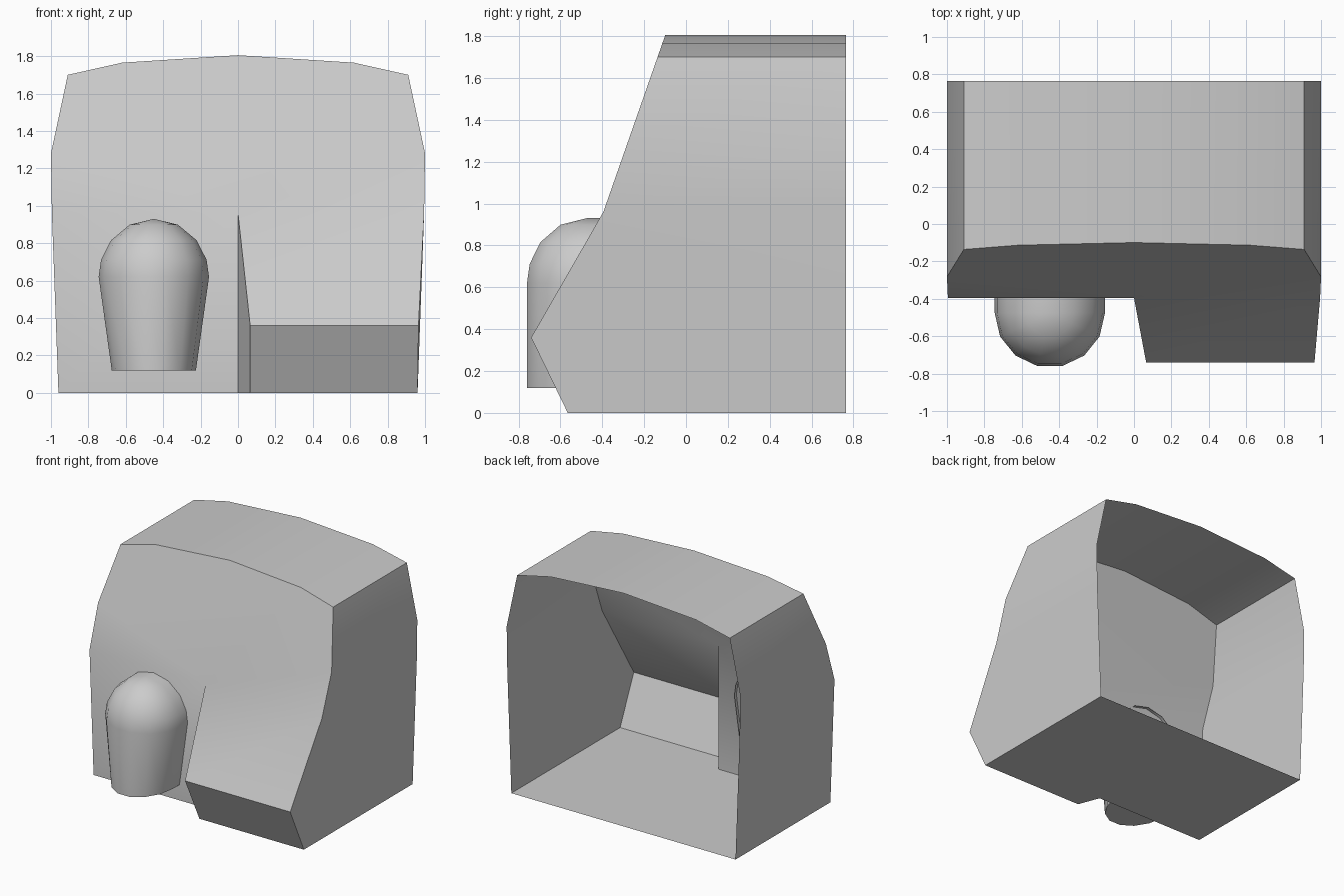
import bpy, bmesh
from math import sin, cos, pi, radians

cube = bpy.data.objects.get("Cube")
if cube:
    bpy.data.objects.remove(cube, do_unlink=True)

grey = bpy.data.materials.new("light_grey")
grey.use_nodes = True
grey.diffuse_color = (0.6, 0.6, 0.6, 1)
grey.node_tree.nodes["Principled BSDF"].inputs["Base Color"].default_value = (0.6, 0.6, 0.6, 1)

BACK, WAIST = 0.765, -0.395


def make_part(name, faces):
    """Weld a list of polygons (point tuples) into one smooth object."""
    bm = bmesh.new()
    for points in faces:
        bm.faces.new([bm.verts.new(p) for p in points])
    bmesh.ops.remove_doubles(bm, verts=bm.verts, dist=0.0005)
    bmesh.ops.recalc_face_normals(bm, faces=bm.faces)
    mesh = bpy.data.meshes.new(name)
    bm.to_mesh(mesh)
    bm.free()
    mesh.materials.append(grey)
    obj = bpy.data.objects.new(name, mesh)
    bpy.context.collection.objects.link(obj)
    bpy.ops.object.select_all(action='DESELECT')
    obj.select_set(True)
    bpy.context.view_layer.objects.active = obj
    bpy.ops.object.shade_smooth_by_angle(angle=radians(32))
    return obj


def slope(x, z):
    """Point on the leaning upper front."""
    return (x, WAIST + (z - 0.96) * 0.35, z)


def back(p):
    return (p[0], BACK, p[2])


# Casing: open-backed shell with a stepped lower front
half = [(0.995, 0.96), (1.0, 1.28), (0.91, 1.70), (0.62, 1.765)]
arch = [slope(x, z) for x, z in half] + [slope(0, 1.805)]
arch += [slope(-x, z) for x, z in reversed(half)]
waist_mid = (0, WAIST, 0.96)
floor_mid = (0, WAIST, 0)
floor_right = (-0.96, WAIST, 0)
nose_out, nose_in = (0.965, -0.74, 0.36), (0.065, -0.74, 0.36)
toe_out, toe_in = (0.96, -0.565, 0), (0.065, -0.565, 0)

faces = [arch + [waist_mid]]
faces += [[a, b, back(b), back(a)] for a, b in zip(arch, arch[1:])]
faces += [
    [arch[0], waist_mid, nose_in, nose_out],
    [nose_out, nose_in, toe_in, toe_out],
    [waist_mid, nose_in, toe_in, floor_mid],
    [waist_mid, arch[-1], floor_right, floor_mid],
    [arch[-1], back(arch[-1]), back(floor_right), floor_right],
    [arch[0], nose_out, toe_out, back(toe_out), back(arch[0])],
    [toe_out, toe_in, floor_mid, floor_right, back(floor_right), back(toe_out)],
]
make_part("casing", faces)


# Domed pod: half-round rings run back through the recessed front
def pod_ring(width, depth, z):
    cx, cy, rear = -0.45, -0.475, -0.37
    arc = [(cx + width * cos(pi * i / 7), cy - depth * sin(pi * i / 7), z) for i in range(8)]
    return [(cx + width, rear, z)] + arc + [(cx - width, rear, z)]


rings = [pod_ring(0.225, 0.292, 0.12)]
for lift in (0, 17, 39, 64, 90):
    t = radians(lift)
    rings.append(pod_ring(0.295 * cos(t), 0.292 * cos(t), 0.62 + 0.31 * sin(t)))

pod_faces = [rings[0]]
for low, high in zip(rings, rings[1:]):
    for i in range(len(low) - 1):
        pod_faces.append([low[i], low[i + 1], high[i + 1], high[i]])
make_part("pod", pod_faces)
